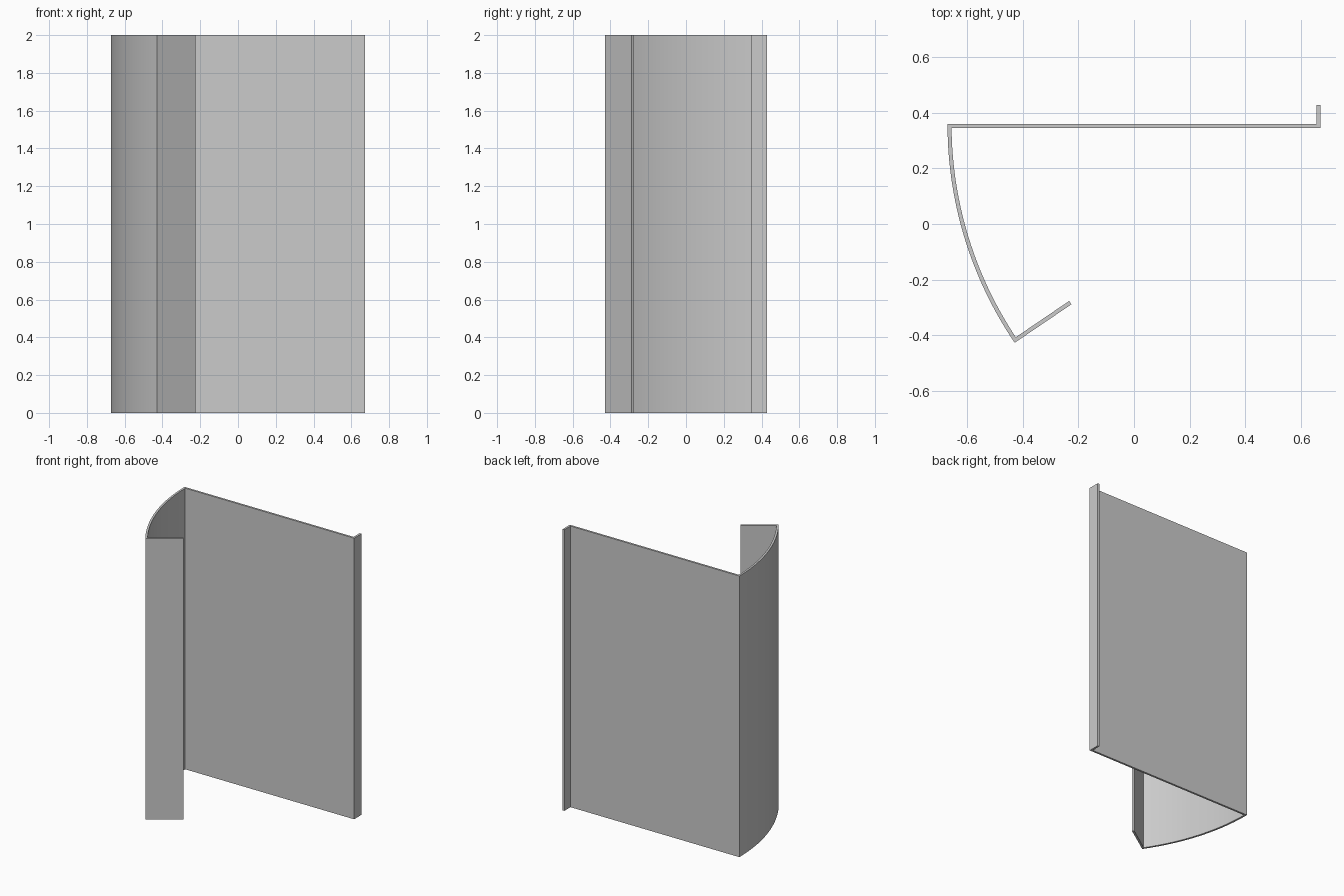
import bpy, bmesh
from math import asin, hypot
from mathutils import Vector

cube = bpy.data.objects.get("Cube")
if cube:
    bpy.data.objects.remove(cube, do_unlink=True)

HEIGHT = 2.0
T = 0.0145                 # sheet thickness
HALF_X, HALF_Y = 0.672, 0.428
BACK_Y = 0.36              # rear face of the wide panel
FLAP = 0.247               # length of the angled return
STEPS = 32

mat = bpy.data.materials.new("light grey metal")
mat.use_nodes = True
grey = (0.6, 0.6, 0.6, 1)
mat.diffuse_color = grey
mat.node_tree.nodes["Principled BSDF"].inputs["Base Color"].default_value = grey

# Arc leaving the panel at a right angle and ending at the flap corner
corner = Vector((-0.43, -HALF_Y))
dx, dy = corner.x + HALF_X, BACK_Y + HALF_Y
radius = hypot(dx, dy) ** 2 / (2 * dx)
centre = Vector((radius - HALF_X, BACK_Y))
sweep = asin(dy / radius)
inward = (centre - corner).normalized()
back = Vector((-inward.y, inward.x))


def arc(r, start, end):
    """Points on the curved side from one angle to another."""
    points = []
    for i in range(STEPS + 1):
        a = start + (end - start) * i / STEPS
        points.append(centre + r * Vector((-1, 0)) @ rotation(a))
    return points


def rotation(a):
    from mathutils import Matrix
    return Matrix.Rotation(-a, 2)


# Two faces of the bent sheet, in matching order: lip, panel, curve, flap
outer = [Vector((HALF_X - T, HALF_Y)), Vector((HALF_X - T, BACK_Y))]
outer += arc(radius, 0, sweep) + [corner + inward * FLAP]
inner = [Vector((HALF_X, HALF_Y)), Vector((HALF_X, BACK_Y - T))]
inner += arc(radius - T, T / radius, sweep - T / radius)
inner += [corner + inward * FLAP + back * T]

# Cross-section as a strip of quads, then raised to full height
bm = bmesh.new()
rows = [[bm.verts.new((p.x, p.y, 0)) for p in pair] for pair in zip(outer, inner)]
for (a, b), (c, d) in zip(rows, rows[1:]):
    bm.faces.new((a, b, d, c))
result = bmesh.ops.extrude_face_region(bm, geom=bm.faces[:], use_keep_orig=True)
top = [g for g in result["geom"] if isinstance(g, bmesh.types.BMVert)]
bmesh.ops.translate(bm, verts=top, vec=(0, 0, HEIGHT))
bmesh.ops.recalc_face_normals(bm, faces=bm.faces[:])

mesh = bpy.data.meshes.new("bent_sheet_panel")
bm.to_mesh(mesh)
bm.free()
mesh.materials.append(mat)
panel = bpy.data.objects.new("bent_sheet_panel", mesh)
bpy.context.collection.objects.link(panel)

# Smooth curve with crisp folds
bpy.ops.object.select_all(action="DESELECT")
panel.select_set(True)
bpy.context.view_layer.objects.active = panel
bpy.ops.object.shade_smooth_by_angle(angle=0.5)
